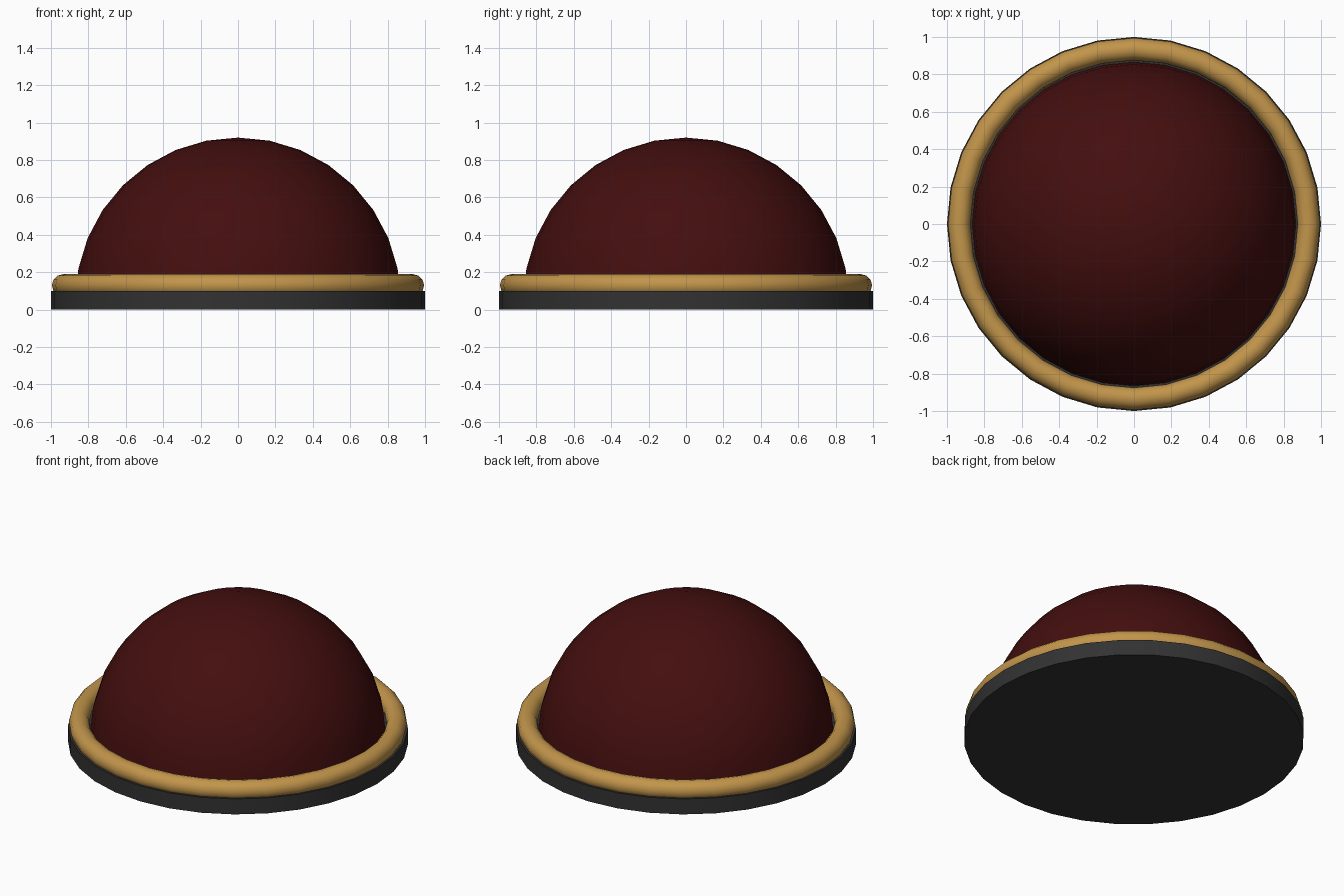
import bpy
import math

if "Cube" in bpy.data.objects:
    bpy.data.objects.remove(bpy.data.objects["Cube"])

SIDES = 32


def material(name, rgb):
    m = bpy.data.materials.new(name)
    m.diffuse_color = (*rgb, 1)
    m.use_nodes = True
    m.node_tree.nodes["Principled BSDF"].inputs["Base Color"].default_value = m.diffuse_color
    return m


black = material("charcoal", (0.032, 0.032, 0.032))
gold = material("brass", (0.54, 0.30, 0.07))
red = material("dark red", (0.058, 0.0045, 0.0045))


def finish(name, mat, angle=40):
    ob = bpy.context.object
    ob.name = name
    ob.data.materials.append(mat)
    bpy.ops.object.shade_smooth_by_angle(angle=math.radians(angle))
    return ob


# Two stacked discs form the base
for name, z in (("base_lower", 0.025), ("base_upper", 0.075)):
    bpy.ops.mesh.primitive_cylinder_add(vertices=SIDES, radius=1, depth=0.05,
                                        location=(0, 0, z))
    finish(name, black)

# Rounded trim ring, half sunk into the base
bpy.ops.mesh.primitive_torus_add(major_segments=SIDES, minor_segments=12,
                                 major_radius=0.935, minor_radius=0.06,
                                 location=(0, 0, 0.13))
finish("trim_ring", gold)

# Dome: upper half of a sphere rising from inside the base
bpy.ops.mesh.primitive_uv_sphere_add(segments=SIDES, ring_count=16, radius=0.87,
                                     location=(0, 0, 0.05))
dome = finish("dome", red)
import bmesh
bm = bmesh.new()
bm.from_mesh(dome.data)
bmesh.ops.delete(bm, geom=[v for v in bm.verts if v.co.z < -0.001], context='VERTS')
bm.to_mesh(dome.data)
bm.free()
